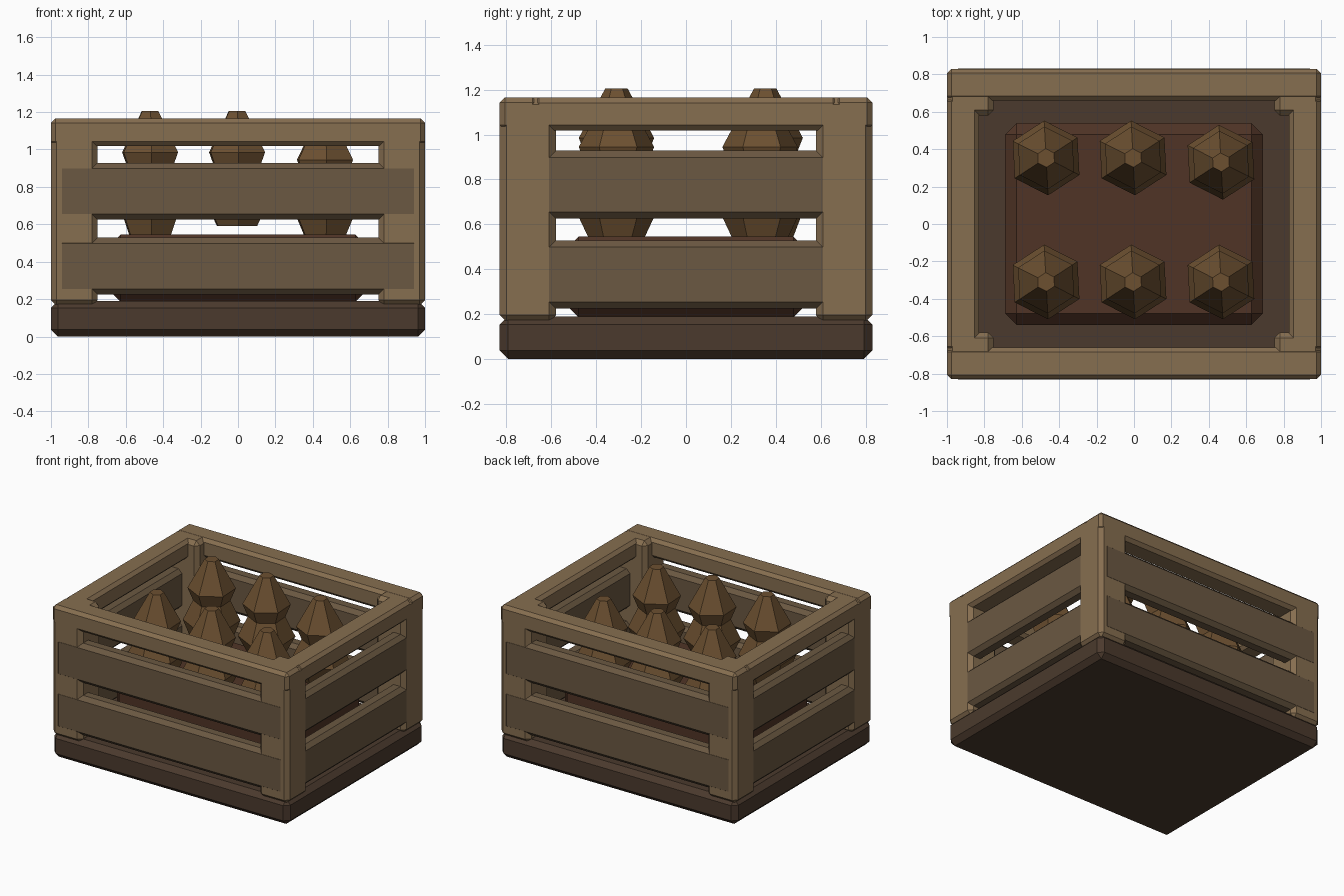
import bpy, bmesh, math

if "Cube" in bpy.data.objects:
    bpy.data.objects.remove(bpy.data.objects["Cube"])


def material(name, rgb):
    m = bpy.data.materials.new(name)
    m.diffuse_color = (*rgb, 1)
    m.use_nodes = True
    m.node_tree.nodes["Principled BSDF"].inputs["Base Color"].default_value = m.diffuse_color
    return m


FRAME = material("light_wood", (0.24, 0.156, 0.08))
SLAT = material("slat_wood", (0.147, 0.098, 0.054))
BASE = material("dark_wood", (0.07, 0.042, 0.026))
FILL = material("packing", (0.08, 0.034, 0.019))
ITEM = material("brown_content", (0.15, 0.08, 0.03))


def finish(name, bm, mat):
    bmesh.ops.recalc_face_normals(bm, faces=bm.faces)
    me = bpy.data.meshes.new(name)
    bm.to_mesh(me)
    bm.free()
    me.materials.append(mat)
    ob = bpy.data.objects.new(name, me)
    bpy.context.collection.objects.link(ob)
    return ob


def box(name, x, y, z, bevel, mat):
    """Chamfered box from (min, max) ranges."""
    bm = bmesh.new()
    bmesh.ops.create_cube(bm, size=1)
    for v in bm.verts:
        v.co = [sum(r) / 2 + c * abs(r[1] - r[0]) for r, c in zip((x, y, z), v.co)]
    bmesh.ops.bevel(bm, geom=bm.edges[:], offset=bevel, segments=1,
                    profile=0.5, affect='EDGES')
    return finish(name, bm, mat)


def turned(name, profile, loc, mat, sides=6, turn=33):
    """Faceted solid from (radius, height) points."""
    bm = bmesh.new()
    angles = [math.radians(turn + 360 * i / sides) for i in range(sides)]
    rings = [[bm.verts.new((r * math.cos(a), r * math.sin(a), z)) for a in angles]
             for r, z in profile]
    for lo, hi in zip(rings, rings[1:]):
        for i in range(sides):
            j = (i + 1) % sides
            bm.faces.new((lo[i], lo[j], hi[j], hi[i]))
    bm.faces.new(rings[0][::-1])
    bm.faces.new(rings[-1])
    finish(name, bm, mat).location = loc


# Base slab and inner packing block
box("base", (-1, 1), (-0.83, 0.83), (0, 0.19), 0.037, BASE)
box("packing_block", (-0.69, 0.69), (-0.54, 0.54), (0.185, 0.545), 0.062, FILL)

# Corner posts
for sx in (-1, 1):
    for sy in (-1, 1):
        box("corner_post", (sx * 0.75, sx), (sy * 0.58, sy * 0.83),
            (0.165, 1.165), 0.03, FRAME)

for s in (-1, 1):
    # Top rails
    box("long_top_rail", (-1, 1), (s * 0.66, s * 0.83), (1.018, 1.166), 0.024, FRAME)
    box("short_top_rail", (s * 0.83, s), (-0.68, 0.68), (1.018, 1.165), 0.024, FRAME)
    # Wall slats, two per side
    for z in (0.225, 0.625):
        box("long_slat", (-0.97, 0.97), (s * 0.71, s * 0.831), (z, z + 0.303), 0.03, SLAT)
        box("short_slat", (s * 0.88, s), (-0.64, 0.64), (z, z + 0.303), 0.03, SLAT)

# Six faceted contents: flared body, waist and pointed cap
upper = [(0.2, 0.74), (0.13, 0.89), (0.168, 0.985), (0.05, 1.205)]
for x, drop, bottom in ((-0.47, 0, 0.53), (-0.005, 0, 0.59), (0.465, 0.04, 0.57)):
    for y in (-0.31, 0.353 if x < 0.4 else 0.33):
        turned("faceted_content", [(0.12, bottom)] + upper, (x, y, -drop), ITEM)
